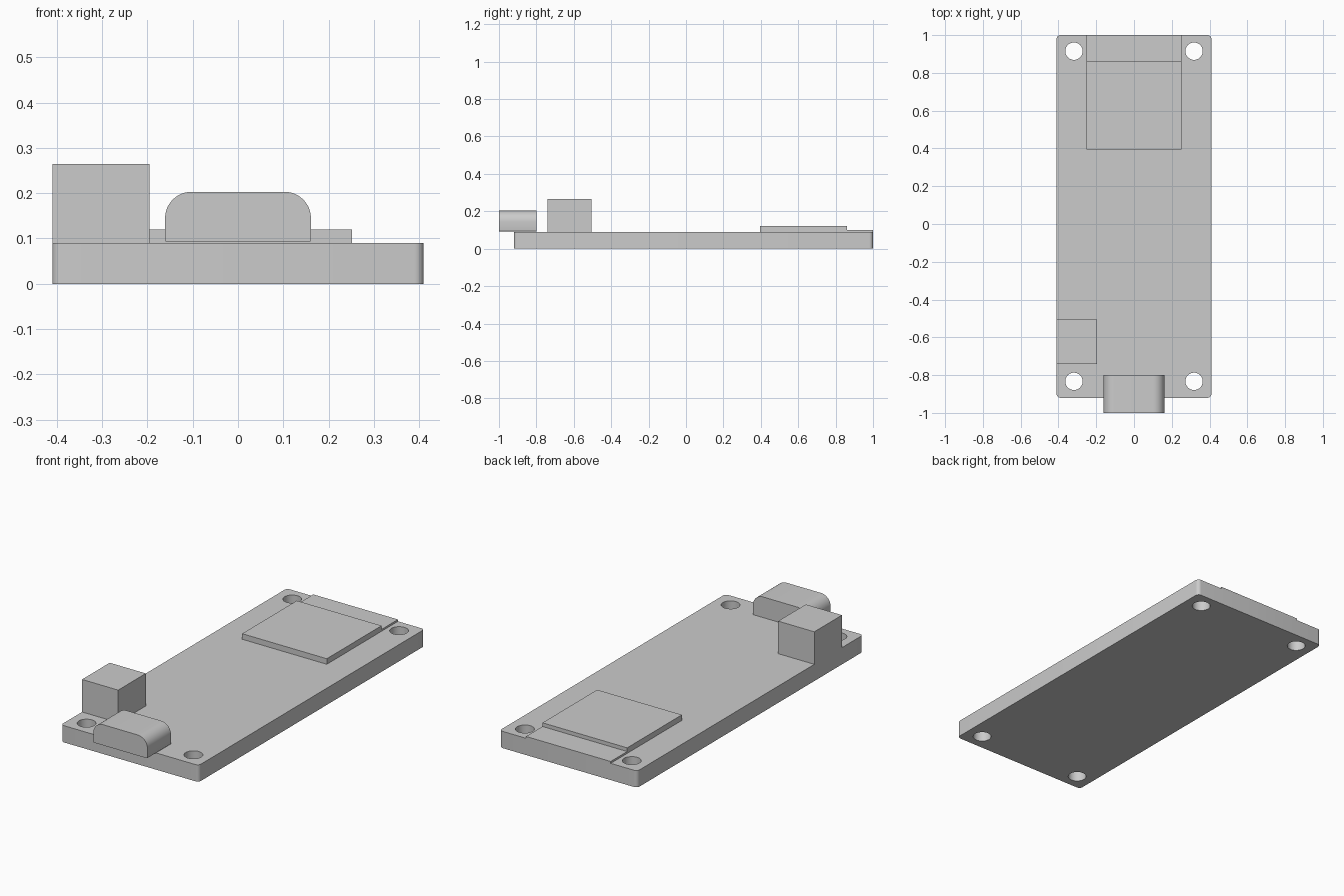
import bpy
import bmesh
from math import radians

cube = bpy.data.objects.get("Cube")
if cube:
    bpy.data.objects.remove(cube, do_unlink=True)

grey = bpy.data.materials.new("plain grey")
grey.use_nodes = True
colour = (0.6, 0.6, 0.6, 1)
grey.diffuse_color = colour
grey.node_tree.nodes["Principled BSDF"].inputs["Base Color"].default_value = colour


def box(name, low, high, rounding=()):
    """Box between two corners; rounding lists (edge test, radius, segments)."""
    bm = bmesh.new()
    bmesh.ops.create_cube(bm, size=1)
    for v in bm.verts:
        v.co = [high[i] if v.co[i] > 0 else low[i] for i in range(3)]
    for test, radius, segments in rounding:
        edges = [e for e in bm.edges if test(e.verts[0].co, e.verts[1].co)]
        bmesh.ops.bevel(bm, geom=edges, offset=radius, segments=segments,
                        profile=0.5, affect='EDGES')
    mesh = bpy.data.meshes.new(name)
    bm.to_mesh(mesh)
    bm.free()
    mesh.materials.append(grey)
    obj = bpy.data.objects.new(name, mesh)
    bpy.context.collection.objects.link(obj)
    return obj


def activate(obj):
    bpy.ops.object.select_all(action='DESELECT')
    obj.select_set(True)
    bpy.context.view_layer.objects.active = obj


def smooth(obj):
    activate(obj)
    bpy.ops.object.shade_smooth_by_angle(angle=radians(30))


BOARD_TOP = 0.09

# Circuit board with rounded upright corners
board = box("circuit_board", (-0.41, -0.92, 0), (0.41, 1, BOARD_TOP),
            [(lambda a, b: abs(a.z - b.z) > 0.05, 0.02, 6)])

# Four mounting holes
for x in (-0.318, 0.318):
    for y in (-0.833, 0.915):
        bpy.ops.mesh.primitive_cylinder_add(vertices=40, radius=0.046, depth=0.4,
                                            location=(x, y, 0.05))
        cutter = bpy.context.object
        cutter.name = "hole_cutter"
        cutter.hide_render = True
        cut = board.modifiers.new("mounting_hole", 'BOOLEAN')
        cut.operation = 'DIFFERENCE'
        cut.solver = 'EXACT'
        cut.object = cutter
        activate(board)
        bpy.ops.object.modifier_apply(modifier=cut.name)
        bpy.data.objects.remove(cutter, do_unlink=True)
smooth(board)

# Radio module: thin base with a raised shield
box("module_base", (-0.252, 0.395, BOARD_TOP), (0.252, 1, 0.1))
box("module_shield", (-0.252, 0.395, 0.1), (0.252, 0.86, 0.12))

# Battery connector on the right edge
box("battery_connector", (-0.41, -0.74, BOARD_TOP), (-0.195, -0.505, 0.265))


# Front port with large rounded top edges
def lengthwise(a, b):
    return abs(a.y - b.y) > 0.1


port = box("front_port", (-0.161, -1, BOARD_TOP + 0.002), (0.161, -0.8, 0.203),
           [(lambda a, b: lengthwise(a, b) and a.z > 0.15, 0.058, 12),
            (lambda a, b: lengthwise(a, b) and a.z < 0.1, 0.004, 3)])
smooth(port)
